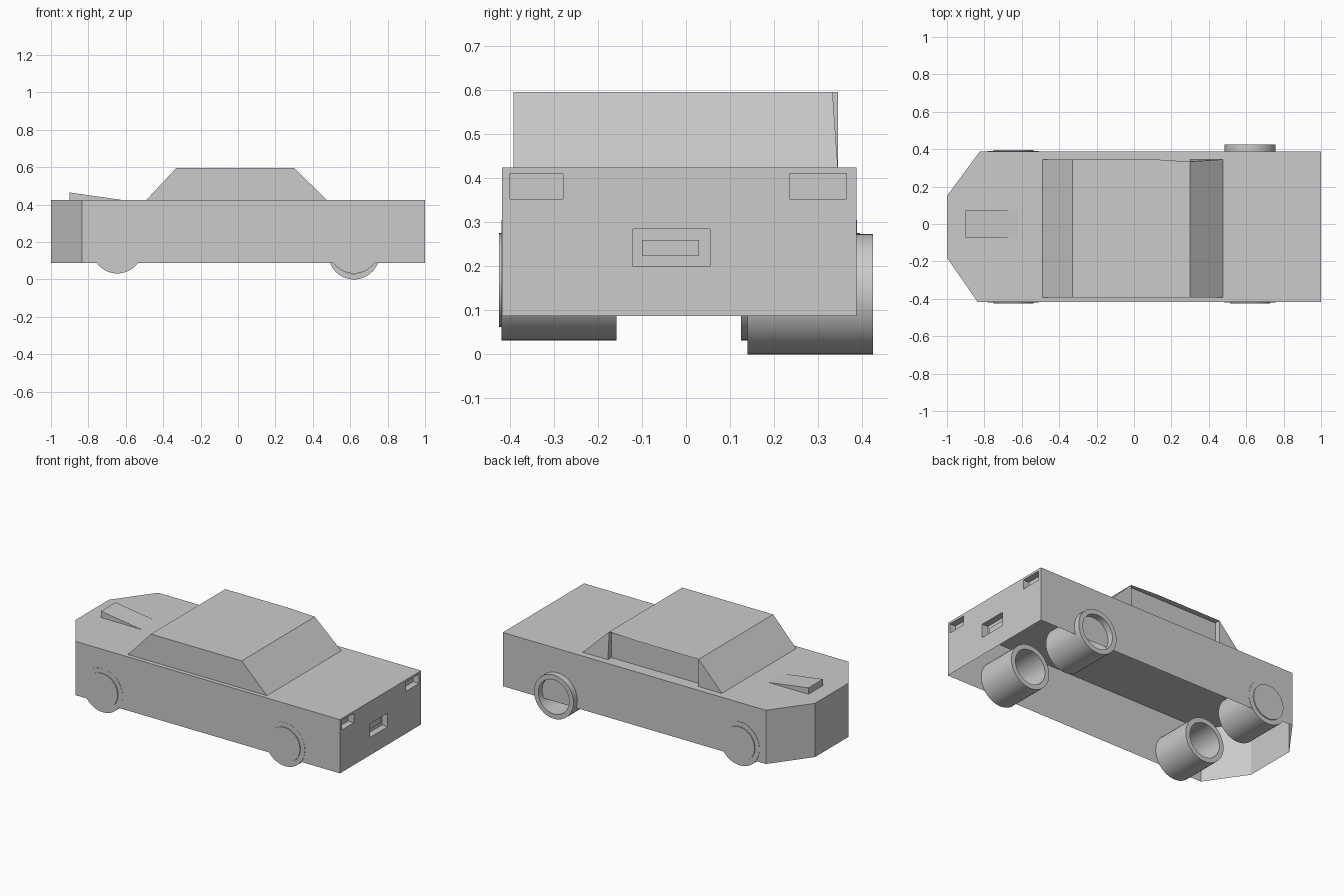
import bpy, bmesh, math

if "Cube" in bpy.data.objects:
    bpy.data.objects.remove(bpy.data.objects["Cube"], do_unlink=True)

GREY = (0.6, 0.6, 0.6, 1)
grey = bpy.data.materials.new("plain_grey")
grey.use_nodes = True
grey.diffuse_color = GREY
grey.node_tree.nodes["Principled BSDF"].inputs["Base Color"].default_value = GREY


def finish(name, bm, smooth=False):
    bmesh.ops.recalc_face_normals(bm, faces=bm.faces)
    mesh = bpy.data.meshes.new(name)
    bm.to_mesh(mesh)
    bm.free()
    ob = bpy.data.objects.new(name, mesh)
    bpy.context.collection.objects.link(ob)
    mesh.materials.append(grey)
    if smooth:
        bpy.ops.object.select_all(action='DESELECT')
        ob.select_set(True)
        bpy.context.view_layer.objects.active = ob
        bpy.ops.object.shade_smooth_by_angle(angle=math.radians(35))
    return ob


def face(bm, *points):
    return bm.faces.new([bm.verts.new(p) for p in points])


def weld(bm):
    bmesh.ops.remove_doubles(bm, verts=bm.verts, dist=0.0005)


def prism(name, outline, axis_from, axis_to):
    """Extrude an x-z outline along y."""
    bm = bmesh.new()
    f = face(bm, *[(x, axis_from, z) for x, z in outline])
    ext = bmesh.ops.extrude_face_region(bm, geom=[f])
    verts = [v for v in ext["geom"] if isinstance(v, bmesh.types.BMVert)]
    bmesh.ops.translate(bm, verts=verts, vec=(0, axis_to - axis_from, 0))
    if f.is_valid and len(bm.faces) == len(outline) + 1:
        face(bm, *[(x, axis_from, z) for x, z in outline])
        weld(bm)
    return finish(name, bm)


# Body shell, open underneath, with a tapered nose
Z0, Z1 = 0.088, 0.425
plan = [(1, 0.387), (-0.825, 0.387), (-1, 0.15), (-1, -0.18), (-0.835, -0.418), (1, -0.418)]
bm = bmesh.new()
face(bm, *[(x, y, Z1) for x, y in plan])
for (ax, ay), (bx, by) in zip(plan, plan[1:]):
    face(bm, (ax, ay, Z0), (bx, by, Z0), (bx, by, Z1), (ax, ay, Z1))
weld(bm)
finish("body_shell", bm)

# Tail wall with lamp and plate pockets
pockets = [(-0.40, -0.28, 0.353, 0.411), (0.235, 0.365, 0.353, 0.411), (-0.12, 0.055, 0.20, 0.285)]
ys = sorted({-0.418, 0.387} | {v for p in pockets for v in p[:2]})
zs = sorted({Z0, Z1} | {v for p in pockets for v in p[2:]})
DEPTH = 0.04
bm = bmesh.new()
for y0, y1 in zip(ys, ys[1:]):
    for z0, z1 in zip(zs, zs[1:]):
        if (y0, y1, z0, z1) not in pockets:
            face(bm, (1, y0, z0), (1, y1, z0), (1, y1, z1), (1, y0, z1))
for y0, y1, z0, z1 in pockets:
    ring = [(y0, z0), (y1, z0), (y1, z1), (y0, z1)]
    face(bm, *[(1 - DEPTH, y, z) for y, z in ring])
    for (ya, za), (yb, zb) in zip(ring, ring[1:] + ring[:1]):
        face(bm, (1, ya, za), (1, yb, zb), (1 - DEPTH, yb, zb), (1 - DEPTH, ya, za))
weld(bm)
finish("tail_wall", bm)
prism("rear_plate", [(0.955, 0.225), (0.968, 0.225), (0.968, 0.26), (0.955, 0.26)], -0.10, 0.03)

# Cabin: sloped ends, flat roof, one plain side and one recessed side
XF0, XF1, XR1, XR0, ZT = -0.49, -0.33, 0.30, 0.475, 0.596
YA, YB, YP = -0.392, 0.345, 0.31
bm = bmesh.new()
face(bm, (XF0, YA, Z1), (XF1, YA, ZT), (XF1, YB, ZT), (XF0, YB, Z1))
face(bm, (XR0, YA, Z1), (XR0, YB, Z1), (XR1, 0.333, ZT), (XR1, YA, ZT))
face(bm, (XF1, YA, ZT), (XR1, YA, ZT), (XR1, 0.333, ZT), (0.12, YB, ZT), (XF1, YB, ZT))
face(bm, (XF0, YA, Z1), (XR0, YA, Z1), (XR1, YA, ZT), (XF1, YA, ZT))
# pillars, their returns, and the recessed side window
face(bm, (XF0, YB, Z1), (XF1, YB, ZT), (XF1, YB, Z1))
face(bm, (XR0, YB, Z1), (XR1, YB, Z1), (XR1, 0.333, ZT))
face(bm, (XF1, YB, Z1), (XF1, YB, ZT), (XF1, YP, ZT), (XF1, YP, Z1))
face(bm, (XR1, YB, Z1), (XR1, YP, Z1), (XR1, YP, ZT), (XR1, 0.333, ZT))
face(bm, (XF1, YP, Z1), (XF1, YP, ZT), (XR1, YP, ZT), (XR1, YP, Z1))
weld(bm)
finish("cabin", bm)

# Wedge scoop on the bonnet
prism("bonnet_scoop", [(-0.9, Z1), (-0.62, Z1), (-0.9, 0.465)], -0.072, 0.072)


# Wheels: hollow tubes, with hub discs closing the outer ends
def lathe(name, x, z, profile, closed, segments=48):
    bm = bmesh.new()
    pairs = list(zip(profile, profile[1:] + profile[:1] if closed else profile[1:]))
    for i in range(segments):
        a, b = (2 * math.pi * k / segments for k in (i, i + 1))
        for (r0, y0), (r1, y1) in pairs:
            pts = [(x + r * math.cos(t), y, z + r * math.sin(t))
                   for r, y, t in ((r0, y0, a), (r0, y0, b), (r1, y1, b), (r1, y1, a)) ]
            if r1 == 0:
                pts.pop()
            face(bm, *pts)
    weld(bm)
    return finish(name, bm, smooth=True)


R, RI = 0.137, 0.107
wheels = [("front_wheel_a", -0.645, 0.169, -0.419, -0.158, -0.425),
          ("front_wheel_b", -0.645, 0.169, 0.389, 0.125, 0.395),
          ("rear_wheel_a", 0.62, 0.169, -0.419, -0.158, -0.425),
          ("rear_wheel_b", 0.62, 0.137, 0.425, 0.14, None)]
for name, x, z, outer, inner, hub in wheels:
    lathe(name, x, z, [(R, outer), (R, inner), (RI, inner), (RI, outer)], True)
    if hub is not None:
        lathe(name + "_hub", x, z, [(RI, outer * 0.96), (RI, hub), (0, hub)], False)
